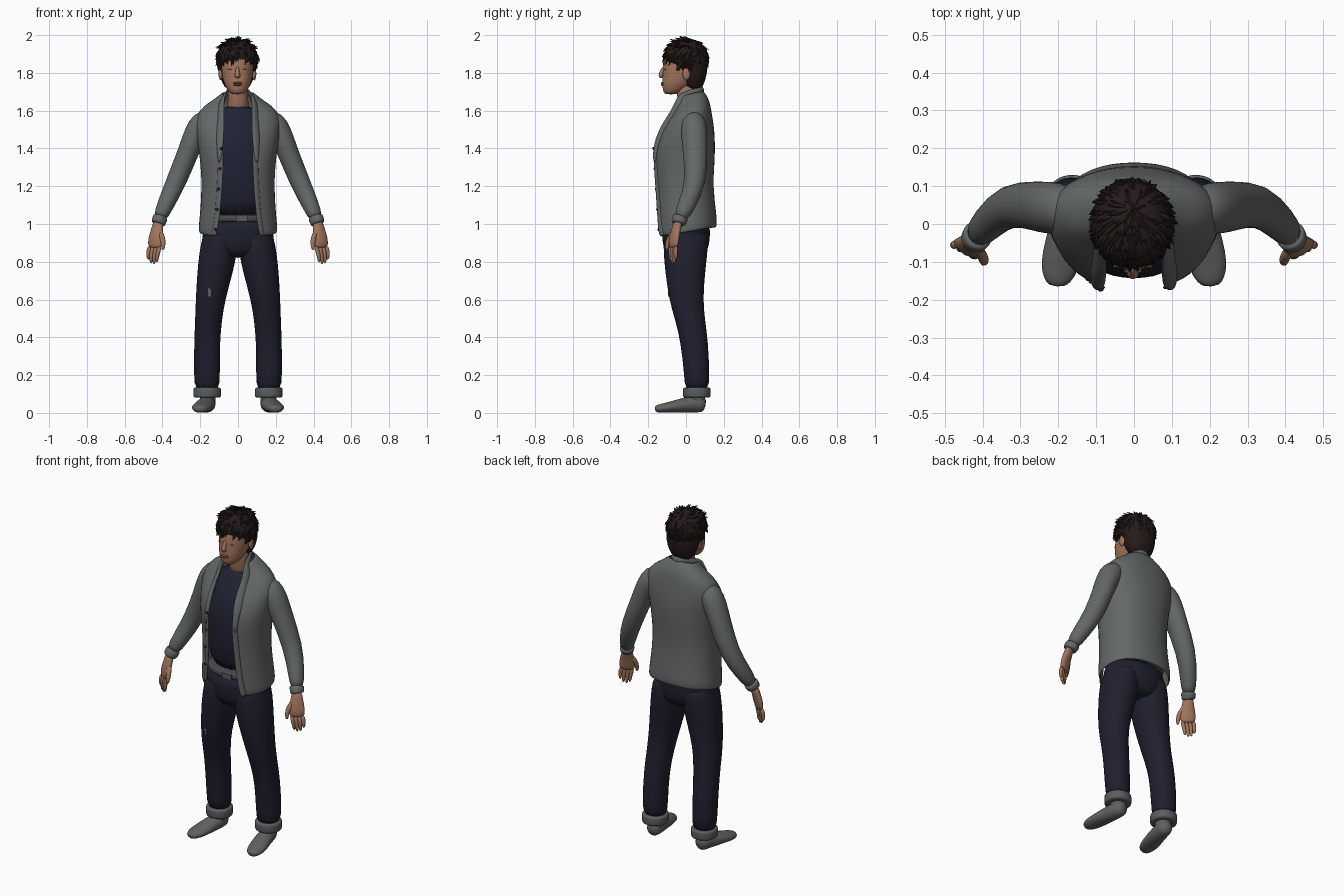
import bpy, bmesh, math, random
from mathutils import Vector, Matrix

cube = bpy.data.objects.get("Cube")
if cube:
    bpy.data.objects.remove(cube, do_unlink=True)


def material(name, *rgb):
    mat = bpy.data.materials.new(name)
    mat.use_nodes = True
    mat.diffuse_color = (*rgb, 1)
    mat.node_tree.nodes["Principled BSDF"].inputs["Base Color"].default_value = (*rgb, 1)
    return mat


wool = material("grey wool", .125, .138, .136)
navy = material("navy cotton", .014, .016, .032)
denim = material("dark denim", .013, .014, .027)
lining = material("denim lining", .1, .11, .11)
shoe = material("grey shoe", .12, .12, .115)
skin = material("skin", .36, .18, .11)
lip = material("dark skin", .24, .1, .065)
hair = material("dark brown hair", .018, .011, .01)
metal = material("belt grey", .07, .07, .075)
dark = material("button black", .015, .015, .016)

SIDES = 20
X, Y, Z = Vector((1, 0, 0)), Vector((0, 1, 0)), Vector((0, 0, 1))


def finish(name, bm, mat, smooth=True, subdivide=0, thickness=0):
    """Turn a bmesh into a named object with one colour."""
    bmesh.ops.recalc_face_normals(bm, faces=bm.faces)
    mesh = bpy.data.meshes.new(name)
    bm.to_mesh(mesh)
    bm.free()
    mesh.materials.append(mat)
    if smooth:
        mesh.shade_smooth()
    obj = bpy.data.objects.new(name, mesh)
    bpy.context.scene.collection.objects.link(obj)
    if thickness:
        shell = obj.modifiers.new("thickness", "SOLIDIFY")
        shell.thickness, shell.offset = thickness, 0
    if subdivide:
        obj.modifiers.new("smooth", "SUBSURF").levels = subdivide
        obj.modifiers["smooth"].render_levels = subdivide
    return obj


def section(centre, u, v, power=1, start=0):
    """Superellipse points, beginning at the front (-v) side."""
    closed = start == 0
    points = []
    for i in range(SIDES if closed else SIDES + 1):
        t = start + (2 * math.pi - 2 * start) * i / SIDES
        s, c = math.sin(t), math.cos(t)
        points.append(centre + u * math.copysign(abs(s) ** power, s)
                      - v * math.copysign(abs(c) ** power, c))
    return points


def skin_loops(name, loops, mat, closed=True, subdivide=1, thickness=0):
    bm = bmesh.new()
    rows = [[bm.verts.new(p) for p in loop] for loop in loops]
    count = len(rows[0])
    for low, high in zip(rows, rows[1:]):
        for i in range(count if closed else count - 1):
            j = (i + 1) % count
            bm.faces.new((low[i], low[j], high[j], high[i]))
    if closed:
        bm.faces.new(rows[0][::-1])
        bm.faces.new(rows[-1])
    return finish(name, bm, mat, True, subdivide, thickness)


def loft(name, rings, mat, power=.95):
    """Stack of level rings: x, y, z, half width, half depth."""
    loops = [section(Vector(r[:3]), X * r[3] * 1.01, Y * r[4] * 1.01, power) for r in rings]
    return skin_loops(name, loops, mat)


def tube(name, rings, mat, across=None):
    """Rings square to a path; without a direction they lie flat on the body."""
    points = [Vector(r[:3]) for r in rings]
    loops = []
    for i, r in enumerate(rings):
        tangent = (points[min(i + 1, len(points) - 1)] - points[max(i - 1, 0)]).normalized()
        if across is None:
            v = Vector((r[0], r[1] - .02, 0)).normalized()
        else:
            v = tangent.cross(across).normalized()
        u = v.cross(tangent).normalized()
        loops.append(section(points[i], u * r[3], v * r[4]))
    return skin_loops(name, loops, mat)


def ball(name, centre, size, mat):
    bm = bmesh.new()
    bmesh.ops.create_uvsphere(bm, u_segments=16, v_segments=10, radius=1,
                              matrix=Matrix.Translation(centre) @ Matrix.Diagonal((*size, 1)))
    return finish(name, bm, mat)


def box(name, centre, size, mat):
    bm = bmesh.new()
    bmesh.ops.create_cube(bm, size=1,
                          matrix=Matrix.Translation(centre) @ Matrix.Diagonal((*size, 1)))
    return finish(name, bm, mat, smooth=False)


def flip(rings, s):
    return [(s * r[0], *r[1:]) for r in rings]


# Trousers, shirt and belt
loft("trouser_hips", [(0, 0, .82, .1, .085), (0, 0, .86, .18, .115), (0, 0, .91, .195, .126),
                      (0, 0, .96, .185, .128), (0, 0, 1.03, .172, .124)], denim)
loft("shirt", [(0, 0, 1.02, .168, .125), (0, -.01, 1.2, .16, .13), (0, -.005, 1.4, .172, .145),
               (0, .01, 1.5, .18, .122), (0, .03, 1.58, .145, .09), (0, .022, 1.615, .075, .065),
               (0, .022, 1.625, .06, .05)], navy)
loft("belt", [(0, 0, z, .177, .132) for z in (1.012, 1.016, 1.046, 1.05)], metal)
box("belt_buckle", (.02, -.133, 1.031), (.06, .012, .034), lining)

# Open cardigan: height, middle, half width, half depth, half opening, tilt
body = [(.955, .005, .204, .152, .12, .17), (.99, .003, .204, .156, .112, .15),
        (1.05, 0, .197, .155, .1, .08), (1.2, -.012, .187, .15, .086, 0),
        (1.32, -.012, .195, .158, .082, 0), (1.4, -.01, .205, .16, .08, 0),
        (1.5, .008, .222, .138, .078, 0), (1.57, .03, .222, .104, .076, 0),
        (1.62, .037, .18, .088, .074, .05), (1.65, .034, .12, .078, .07, .15),
        (1.685, .022, .08, .064, .06, .25)]
loops = []
for z, y, half, depth, gap, tilt in body:
    start = math.asin((gap / half) ** (1 / .88))
    ring = section(Vector((0, y, z)), X * half, Y * depth, .88, start)
    for p in ring:
        p.z += tilt * p.y
    loops.append(ring)
skin_loops("cardigan_body", loops, wool, closed=False, thickness=.012)

# Shawl collar and front bands follow the edges of the opening
edges = [loop[0] for loop in loops]
collar = [(p.x + .016, p.y - .004, p.z, w, .011)
          for p, w in zip(edges[4:], (.008, .018, .026, .026, .024, .022, .02))]
nape = loops[-1][SIDES // 2]
collar.append((.045, nape.y - .008, nape.z, .02, .011))
tube("collar", collar + [(0, nape.y + .003, nape.z, .02, .011)] + flip(collar[::-1], -1), wool)
for s, label in ((1, "left"), (-1, "right")):
    band = [(p.x + .01, p.y - .002, p.z, .016, .007) for p in edges[:6]]
    tube(label + "_front_band", flip(band, s), wool)
for i in range(5):
    p = edges[1].lerp(edges[5], i / 4)
    ball("button_%d" % (i + 1), (-p.x - .008, p.y - .012, p.z), (.008, .005, .008), dark)

for s, label in ((1, "left"), (-1, "right")):
    # Sleeve and its ribbed cuff
    arm = [(.14, .035, 1.57, .045, .045), (.19, .04, 1.54, .066, .068), (.225, .043, 1.48, .063, .07),
           (.26, .047, 1.39, .056, .066), (.328, .055, 1.22, .055, .057),
           (.385, .004, 1.1, .045, .048), (.418, -.035, 1.02, .037, .038)]
    tube(label + "_sleeve", flip(arm, s), wool, X)
    cuff = [(.41, -.026, 1.04, .039, .04), (.413, -.03, 1.03, .041, .042),
            (.422, -.042, 1.005, .038, .039), (.424, -.043, 1, .034, .034)]
    tube(label + "_sleeve_cuff", flip(cuff, s), wool, X)

    # Hand with four relaxed fingers and a thumb
    span = Vector((.88, .47, 0))
    palm = [(.42, -.04, 1.02, .027, .022), (.427, -.05, .98, .032, .022),
            (.433, -.06, .94, .042, .021), (.438, -.066, .9, .045, .019),
            (.441, -.067, .87, .038, .014)]
    across = Vector((s * span.x, span.y, 0))
    tube(label + "_palm", flip(palm, s), skin, across)
    for k, (finger, length) in enumerate((("index", .09), ("middle", .1),
                                          ("ring", .095), ("little", .075))):
        base = Vector((.44, -.067, .885)) + span * (k - 1.5) * .021
        tip = base + Vector((.012, .002, -length)) - span * (k - 1.5) * .004
        knuckle = base.lerp(tip, .55) + Vector((.006, -.004, 0))
        path = [(*base, .012, .012), (*knuckle, .011, .011), (*tip, .007, .007)]
        tube("%s_%s_finger" % (label, finger), flip(path, s), skin, across)
    thumb = [(.415, -.06, .965, .014, .014), (.398, -.088, .925, .015, .014),
             (.395, -.1, .89, .012, .012), (.398, -.103, .86, .007, .007)]
    tube(label + "_thumb", flip(thumb, s), skin, across)

    # Trouser leg, turned-up hem and shoe
    leg = [(.163, .057, .11, .066, .064), (.165, .058, .2, .069, .067), (.164, .044, .38, .068, .073),
           (.156, .022, .49, .071, .079), (.146, 0, .6, .078, .09), (.122, -.004, .74, .094, .105),
           (.106, -.003, .84, .1, .116), (.095, 0, .93, .095, .12), (.09, 0, .97, .08, .1)]
    loft(label + "_trouser_leg", flip(leg, s), denim)
    turnup = [(.163, .057, z, .073, .073) for z in (.08, .085, .13, .136)]
    loft(label + "_turnup", flip(turnup, s), lining)
    foot = [(.157, .105, .04, .03, .034), (.16, .075, .048, .044, .046), (.168, .02, .045, .047, .044),
            (.183, -.05, .035, .053, .034), (.197, -.115, .026, .052, .026),
            (.203, -.15, .022, .036, .021), (.204, -.165, .02, .02, .014)]
    tube(label + "_shoe", flip(foot, s), shoe, X)
    ankle = [(.16, .055, .03, .042, .045), (.16, .055, .08, .043, .047), (.16, .055, .12, .04, .045)]
    loft(label + "_ankle", flip(ankle, s), shoe)

    # Ear and eyelid line
    ball(label + "_ear", (s * .089 - .003, .002, 1.795), (.011, .02, .034), skin)
    ball(label + "_eyelid", (s * .035 - .003, -.111, 1.817), (.017, .005, .003), lip)
box("knee_patch", (-.15, -.091, .64), (.016, .008, .045), lining)

# Head and face
loft("neck", [(0, .03, 1.58, .062, .06), (0, .018, 1.64, .054, .06), (0, .008, 1.7, .053, .058),
              (0, 0, 1.75, .05, .055)], skin)
loft("head", [(-.003, -.08, 1.686, .025, .028), (-.003, -.07, 1.697, .045, .05),
              (-.003, -.05, 1.73, .066, .076), (-.003, -.027, 1.77, .079, .098),
              (-.003, -.014, 1.82, .086, .107), (-.003, -.008, 1.88, .086, .108),
              (-.003, -.003, 1.93, .07, .09), (-.003, 0, 1.95, .04, .05)], skin)
tube("nose", [(-.003, -.115, 1.835, .008, .008), (-.003, -.126, 1.808, .01, .012),
              (-.003, -.136, 1.786, .017, .014), (-.003, -.126, 1.774, .014, .01)], skin, X)
for name, z in (("upper_lip", 1.746), ("lower_lip", 1.737)):
    ball(name, (-.003, -.122, z), (.024, .011, .006), lip)

# Hair cap and overlapping locks swept away from the crown
loft("hair_cap", [(-.005, .045, 1.7, .05, .03), (-.005, .038, 1.75, .083, .062),
                  (-.005, .032, 1.81, .098, .082), (-.005, .012, 1.845, .103, .102),
                  (-.005, -.003, 1.87, .106, .119), (-.005, -.002, 1.92, .1, .112),
                  (-.005, 0, 1.955, .077, .088), (-.005, 0, 1.974, .045, .05)], hair)
random.seed(4)
bm = bmesh.new()
centre, crown = Vector((-.005, 0, 1.87)), Vector((0, .05, 1.99))
for _ in range(520):
    n = Vector([random.gauss(0, 1) for _ in range(3)]).normalized()
    p = centre + Vector((n.x * .101, n.y * .111, n.z * .103))
    hairline = 1.872 if p.y < -.04 else 1.84 if p.y < .035 else 1.76
    if p.z < hairline:
        continue
    away = p - crown
    flow = (away - n * away.dot(n)).normalized() + n * random.uniform(.1, .3)
    if n.z > .6:
        flow += Z * random.uniform(.1, .5)
    flow.normalize()
    length = random.uniform(.04, .06)
    place = Matrix.Translation(p + flow * length * .25) @ flow.to_track_quat("Z", "Y").to_matrix().to_4x4()
    bmesh.ops.create_cone(bm, segments=5, radius1=.014, radius2=.001, depth=length,
                          cap_ends=True, matrix=place)
for v in bm.verts:
    v.co.z = min(v.co.z, 2)
finish("hair_locks", bm, hair, smooth=False)
